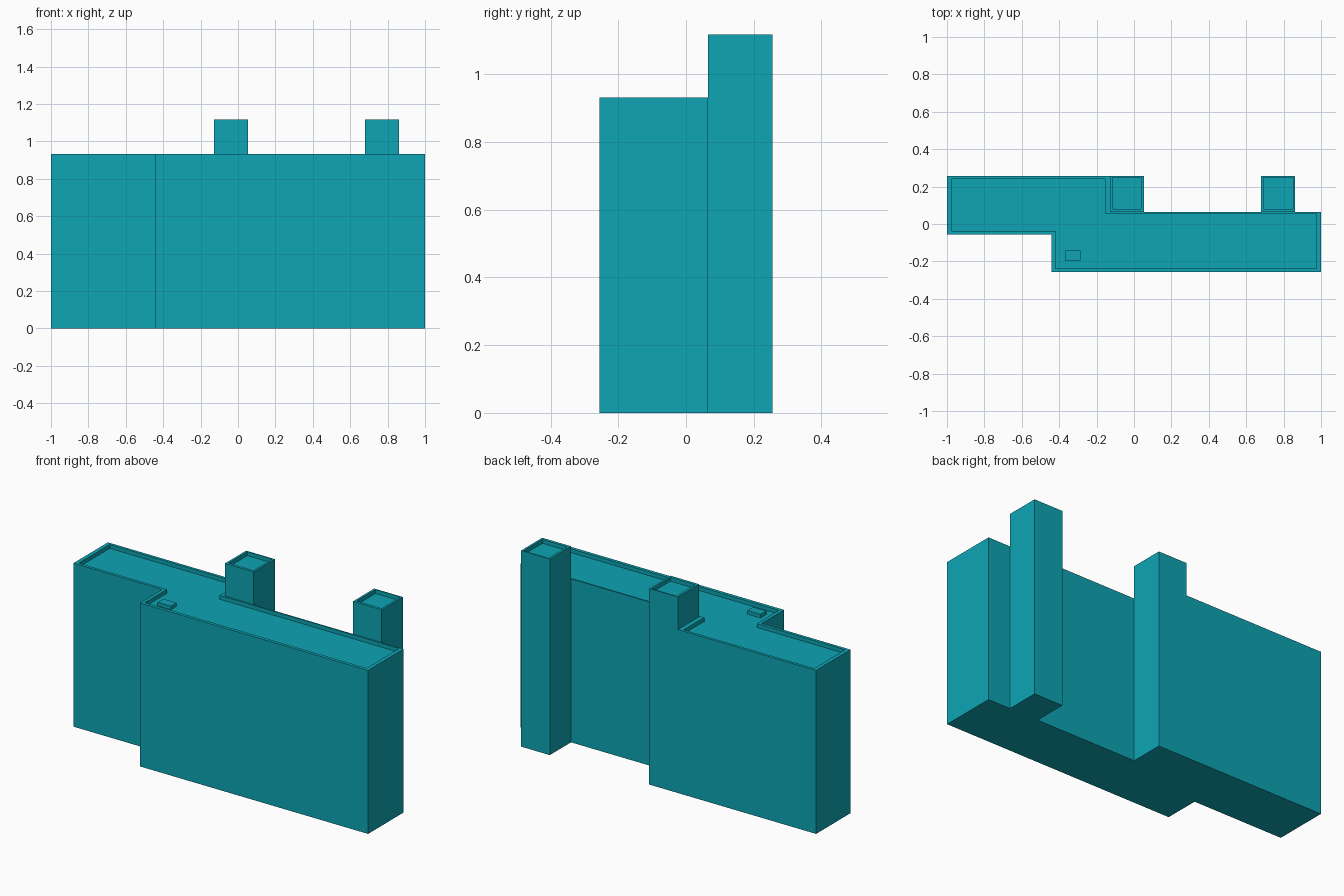
import bpy, bmesh

if "Cube" in bpy.data.objects:
    bpy.data.objects.remove(bpy.data.objects["Cube"])

teal = bpy.data.materials.new("teal")
teal.diffuse_color = (0.004, 0.376, 0.456, 1)
teal.use_nodes = True
teal.node_tree.nodes["Principled BSDF"].inputs["Base Color"].default_value = teal.diffuse_color


def block(name, outer, z0, z1, inner=None, depth=0.0):
    """Extruded footprint; with an inner outline the top gets a rim and a sunken floor."""
    bm = bmesh.new()

    def ring(pts, z):
        return [bm.verts.new((x, y, z)) for x, y in pts]

    def bridge(a, b):
        n = len(a)
        for i in range(n):
            j = (i + 1) % n
            bm.faces.new((a[i], a[j], b[j], b[i]))

    rings = [ring(outer, z0), ring(outer, z1)]
    if inner:
        rings += [ring(inner, z1), ring(inner, z1 - depth)]
    for a, b in zip(rings, rings[1:]):
        bridge(a, b)
    bm.faces.new(rings[0][::-1])
    bm.faces.new(rings[-1])
    bmesh.ops.recalc_face_normals(bm, faces=bm.faces)
    mesh = bpy.data.meshes.new(name)
    bm.to_mesh(mesh)
    bm.free()
    mesh.materials.append(teal)
    obj = bpy.data.objects.new(name, mesh)
    bpy.context.collection.objects.link(obj)
    return obj


def rect(x0, x1, y0, y1):
    return [(x0, y0), (x1, y0), (x1, y1), (x0, y1)]


ROOF, TOWER, DEPTH = 0.932, 1.118, 0.022

# Stepped main building with parapet
outer = [(-1, -0.055), (-0.44, -0.055), (-0.44, -0.256), (1, -0.256),
         (1, 0.065), (-0.128, 0.065), (-0.128, 0.256), (-1, 0.256)]
inner = [(-0.977, -0.038), (-0.42, -0.038), (-0.42, -0.237), (0.977, -0.237),
         (0.977, 0.056), (-0.155, 0.056), (-0.155, 0.24), (-0.977, 0.24)]
block("main_building", outer, 0, ROOF, inner, DEPTH)

# Two stair towers on the back wall
for name, x in (("middle_tower", -0.128), ("end_tower", 0.68)):
    block(name, rect(x, x + 0.181, 0.065, 0.256), 0, TOWER,
          rect(x + 0.013, x + 0.169, 0.081, 0.249), DEPTH)

# Small roof hatch
block("roof_hatch", rect(-0.37, -0.287, -0.195, -0.143), ROOF - DEPTH, ROOF - 0.001)
